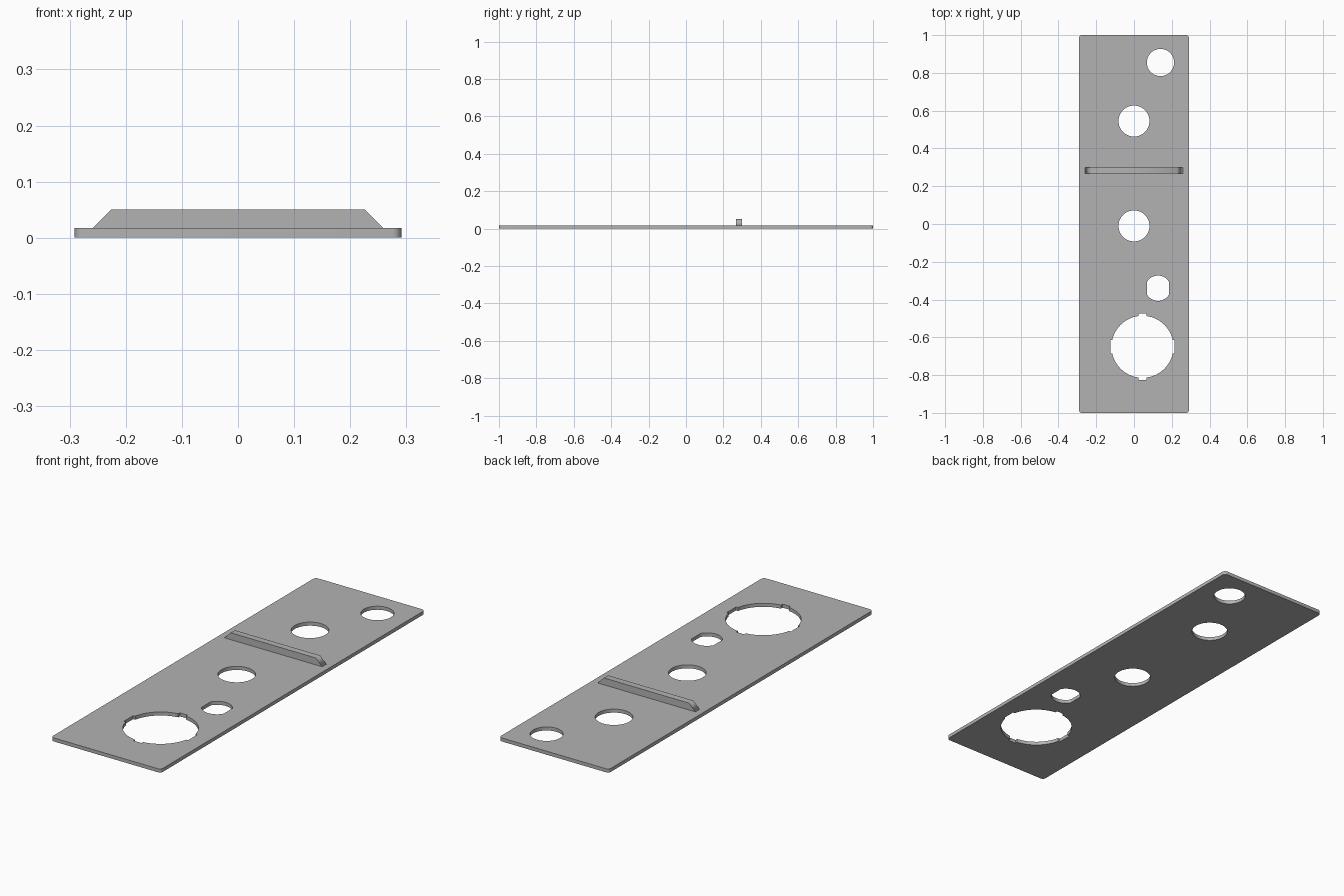
import bpy, bmesh
from math import cos, sin, pi, radians

cube = bpy.data.objects.get("Cube")
if cube:
    bpy.data.objects.remove(cube, do_unlink=True)

WIDTH, LENGTH, THICK = 0.582, 2.0, 0.017

grey = bpy.data.materials.new("plain grey")
grey.use_nodes = True
colour = (0.45, 0.45, 0.45, 1)
grey.diffuse_color = colour
grey.node_tree.nodes["Principled BSDF"].inputs["Base Color"].default_value = colour


def circle(cx, cy, r, steps=64):
    return [(cx + r * cos(2 * pi * i / steps), cy + r * sin(2 * pi * i / steps))
            for i in range(steps)]


def rounded_rectangle(w, h, r, steps=6):
    points = []
    for quarter, (sx, sy) in enumerate([(1, 1), (-1, 1), (-1, -1), (1, -1)]):
        for i in range(steps + 1):
            a = (quarter + i / steps) * pi / 2
            points.append((sx * (w / 2 - r) + r * cos(a), sy * (h / 2 - r) + r * sin(a)))
    return points


def flat_sided_hole(cx, cy, r, half):
    # Round hole cut off by a flat on its left and right
    return [(cx + max(-half, min(half, x)), cy + y) for x, y in circle(0, 0, r, 96)]


def notched_hole(cx, cy, r, notches, steps=20):
    # Round hole with a square notch at each quarter: (half width, reach)
    points = []
    for q in range(4):
        half, reach = notches[q % 2]
        next_half = notches[(q + 1) % 2][0]
        base = (r * r - half * half) ** 0.5
        local = [(base, -half), (reach, -half), (reach, half)]
        start, end = half / r, pi / 2 - next_half / r
        local += [(r * cos(a), r * sin(a)) for a in
                  (start + (end - start) * i / steps for i in range(steps))]
        c, s = round(cos(q * pi / 2)), round(sin(q * pi / 2))
        points += [(cx + c * x - s * y, cy + s * x + c * y) for x, y in local]
    return points


def extruded(name, loops, depth):
    # Fill the outline, leave the inner loops open, and give it thickness
    curve = bpy.data.curves.new(name + " outline", "CURVE")
    curve.dimensions, curve.fill_mode, curve.extrude = "2D", "BOTH", depth / 2
    for loop in loops:
        spline = curve.splines.new("POLY")
        spline.points.add(len(loop) - 1)
        for point, (x, y) in zip(spline.points, loop):
            point.co = (x, y, 0, 1)
        spline.use_cyclic_u = True
    helper = bpy.data.objects.new(name + " helper", curve)
    bpy.context.collection.objects.link(helper)
    bpy.context.view_layer.update()
    evaluated = helper.evaluated_get(bpy.context.evaluated_depsgraph_get())
    mesh = bpy.data.meshes.new_from_object(evaluated)
    bpy.data.objects.remove(helper, do_unlink=True)
    bm = bmesh.new()
    bm.from_mesh(mesh)
    bmesh.ops.remove_doubles(bm, verts=bm.verts, dist=0.00005)
    bmesh.ops.recalc_face_normals(bm, faces=bm.faces)
    bm.to_mesh(mesh)
    bm.free()
    mesh.name = name
    mesh.materials.clear()
    mesh.materials.append(grey)
    obj = bpy.data.objects.new(name, mesh)
    bpy.context.collection.objects.link(obj)
    return obj


# Base plate with its five openings
plate = extruded("base_plate", [
    rounded_rectangle(WIDTH, LENGTH, 0.016),
    circle(0.14, 0.855, 0.072),
    circle(0, 0.545, 0.082),
    circle(0, -0.01, 0.082),
    flat_sided_hole(0.127, -0.34, 0.067, 0.058),
    notched_hole(0.045, -0.65, 0.164, [(0.035, 0.17), (0.021, 0.175)]),
], THICK)
plate.location.z = THICK / 2

# Cross rib with sloped ends, standing on the plate
rib = extruded("cross_rib", [[(-0.259, 0), (0.259, 0), (0.226, 0.033), (-0.226, 0.033)]], 0.032)
rib.rotation_euler.x = radians(90)
rib.location = (0, 0.283, THICK)

# Smooth hole walls, crisp rims
bpy.ops.object.select_all(action="DESELECT")
plate.select_set(True)
bpy.context.view_layer.objects.active = plate
bpy.ops.object.shade_smooth_by_angle(angle=radians(30))
